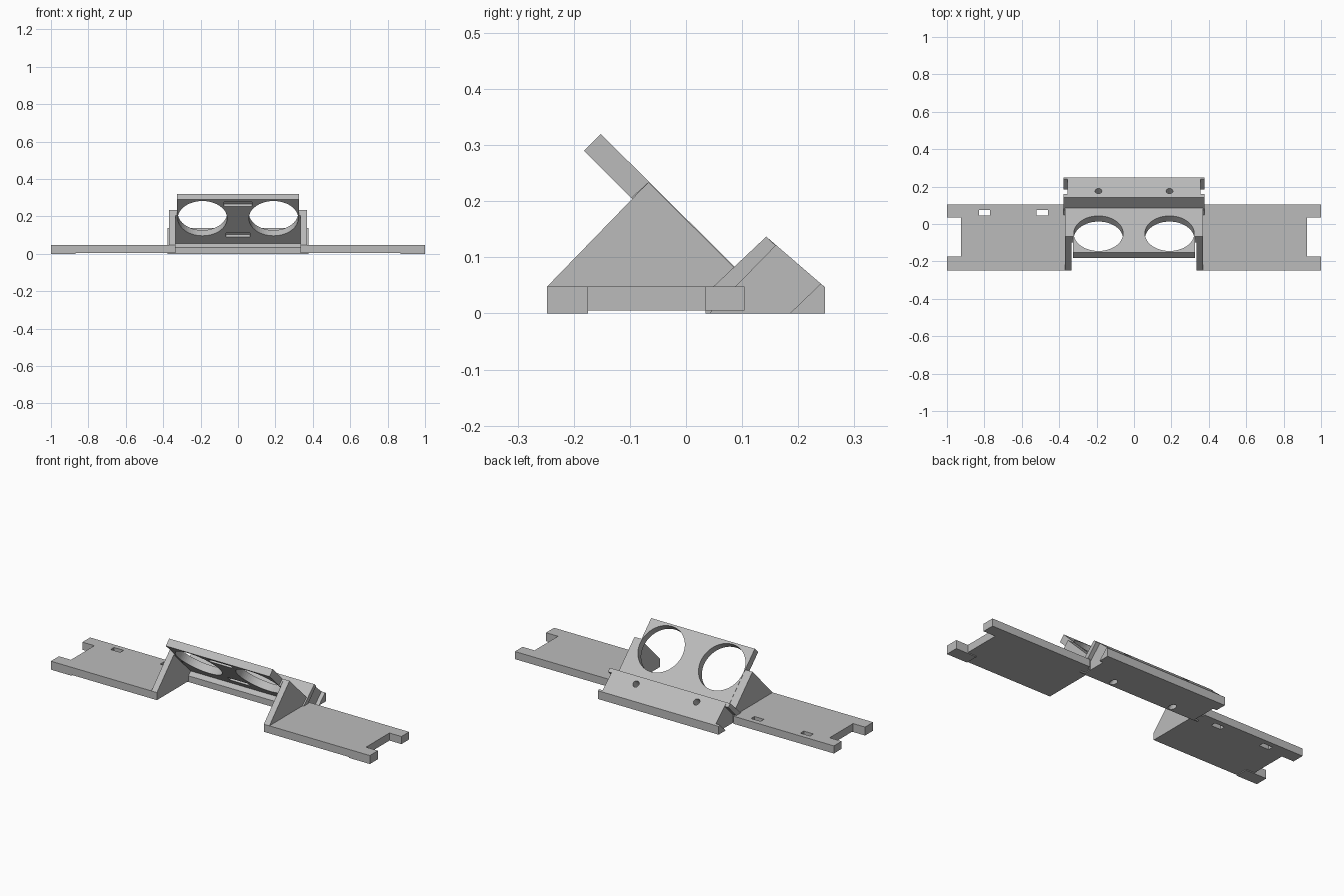
import bpy
import bmesh
from math import pi
from mathutils import Matrix, Vector

cube = bpy.data.objects.get("Cube")
if cube:
    bpy.data.objects.remove(cube)

gray = bpy.data.materials.new("plain gray")
gray.use_nodes = True
color = (0.5, 0.5, 0.5, 1)
gray.diffuse_color = color
gray.node_tree.nodes["Principled BSDF"].inputs["Base Color"].default_value = color


def finish(name, bm):
    bmesh.ops.recalc_face_normals(bm, faces=bm.faces)
    mesh = bpy.data.meshes.new(name)
    bm.to_mesh(mesh)
    bm.free()
    mesh.materials.append(gray)
    ob = bpy.data.objects.new(name, mesh)
    bpy.context.collection.objects.link(ob)
    return ob


def extrude(name, points, place, offset):
    """Closed prism: outline points placed in space, swept along offset."""
    bm = bmesh.new()
    face = bm.faces.new([bm.verts.new(place(a, b)) for a, b in points])
    ext = bmesh.ops.extrude_face_region(bm, geom=[face])
    moved = [v for v in ext["geom"] if isinstance(v, bmesh.types.BMVert)]
    bmesh.ops.translate(bm, verts=moved, vec=offset)
    return finish(name, bm)


def side_prism(name, points, x0, x1):
    return extrude(name, points, lambda y, z: (x0, y, z), (x1 - x0, 0, 0))


def cutter(name, center, size, tilt=0.0, is_round=False):
    bm = bmesh.new()
    if is_round:
        bmesh.ops.create_cone(bm, cap_ends=True, segments=64, radius1=0.5,
                              radius2=0.5, depth=1)
    else:
        bmesh.ops.create_cube(bm, size=1)
    bm.transform(Matrix.Translation(center) @ Matrix.Rotation(tilt, 4, "X")
                 @ Matrix.Diagonal(Vector(size)).to_4x4())
    ob = finish(name, bm)
    ob.hide_render = True
    ob.hide_set(True)
    return ob


def cut(target, tool):
    mod = target.modifiers.new(tool.name, "BOOLEAN")
    mod.operation = "DIFFERENCE"
    mod.solver = "EXACT"
    mod.object = tool


# Tilted panel with two large round openings and two shallow recesses
panel = side_prism("tilted_panel", [(-0.152, 0.32), (-0.182, 0.29),
                                    (0.06, 0.05), (0.09, 0.08)], -0.325, 0.325)
for side, x in (("right", -0.19), ("left", 0.19)):
    cut(panel, cutter(side + "_opening_cutter", (x, -0.065, 0.205),
                      (0.264, 0.264, 0.2), -pi / 4, True))
for part, y, z, width in (("upper", -0.157, 0.265, 0.15),
                          ("lower", 0.008, 0.1, 0.13)):
    cut(panel, cutter(part + "_recess_cutter", (0, y, z),
                      (width, 0.033, 0.04), -pi / 4))

# Ridged rear bar with two drilled holes
bar = side_prism("rear_bar", [(0.035, 0), (0.035, 0.035), (0.143, 0.137),
                              (0.2475, 0.047), (0.2475, 0)], -0.355, 0.355)
for side, x in (("right", -0.19), ("left", 0.19)):
    cut(bar, cutter(side + "_drill_cutter", (x, 0.125, 0.057),
                    (0.036, 0.036, 0.4), -pi / 4, True))

wings = {}
for side, s in (("right", -1), ("left", 1)):
    # Slotted ends of the rear bar
    side_prism(side + "_bar_end_strip",
               [(0.035, 0), (0.035, 0.035), (0.143, 0.137), (0.16, 0.121),
                (0.042, 0)], s * 0.355, s * 0.378)
    side_prism(side + "_bar_end_corner",
               [(0.185, 0), (0.24, 0.053), (0.2475, 0.047), (0.2475, 0)],
               s * 0.355, s * 0.378)

    # Triangular gusset and the strip joining it to the panel
    side_prism(side + "_gusset",
               [(-0.2475, 0.005), (-0.2475, 0.048), (-0.067, 0.234),
                (0.088, 0.08), (0.088, 0.005)], s * 0.335, s * 0.37)
    side_prism(side + "_panel_joint",
               [(-0.098, 0.206), (-0.067, 0.234), (0.088, 0.08), (0.06, 0.05)],
               s * 0.325, s * 0.335)

    # Flat wing with a notched outer end, and a foot under its front tab
    outline = [(0.37, -0.2475), (1, -0.2475), (1, -0.175), (0.925, -0.175),
               (0.925, 0.035), (1, 0.035), (1, 0.104), (0.37, 0.104)]
    wings[side] = extrude(side + "_wing", outline,
                          lambda x, y: (s * x, y, 0.005), (0, 0, 0.043))
    foot = [(0.87, -0.2475), (1, -0.2475), (1, -0.175), (0.87, -0.175)]
    extrude(side + "_foot", foot, lambda x, y: (s * x, y, 0), (0, 0, 0.005))

# Two small slots through the right wing
for part, x in (("outer", -0.8), ("inner", -0.49)):
    cut(wings["right"], cutter(part + "_slot_cutter", (x, 0.06, 0.03),
                               (0.06, 0.03, 0.2)))
